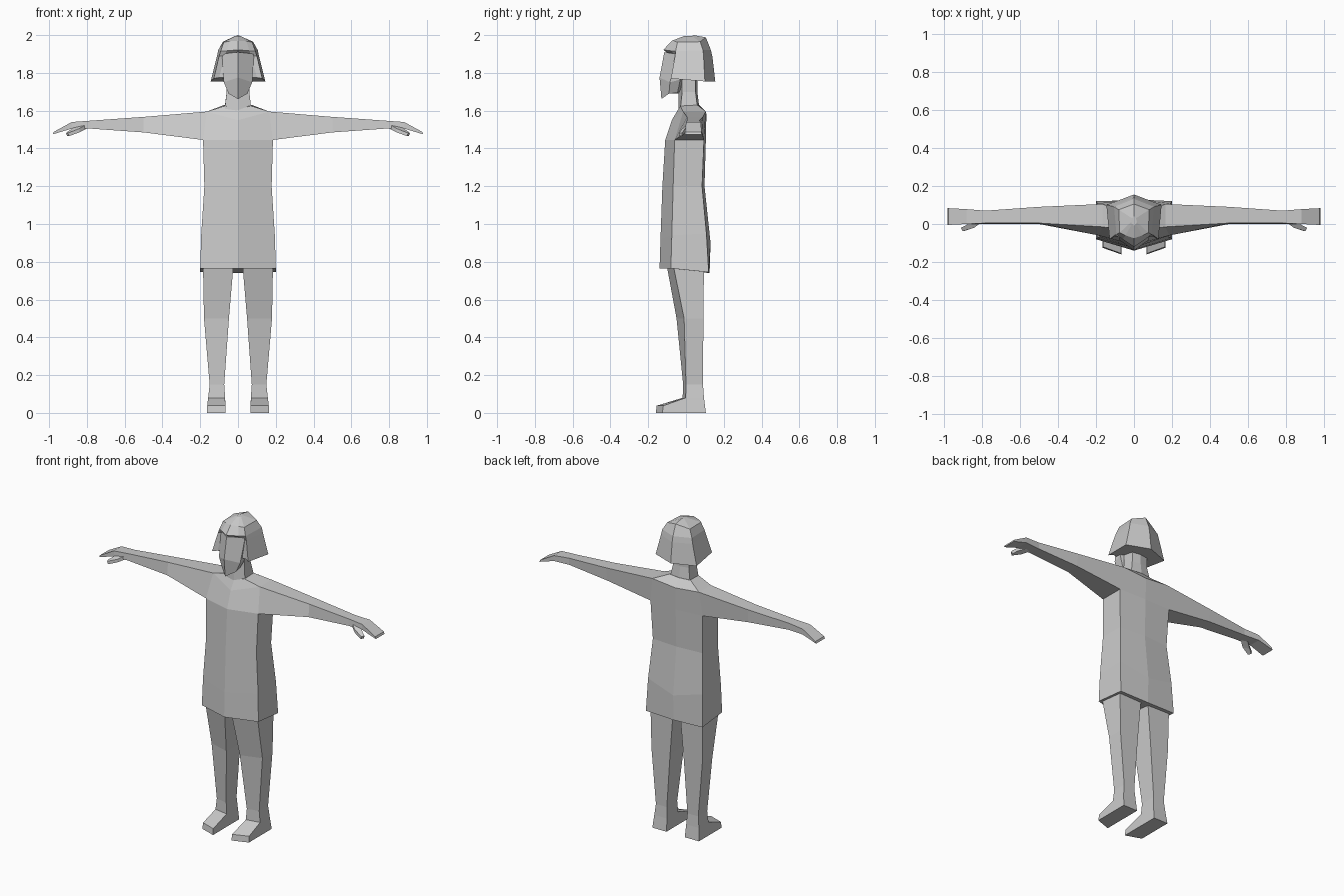
import bpy, bmesh

grey = bpy.data.materials.new("plain_grey")
grey.diffuse_color = (0.6, 0.6, 0.6, 1)


def loft(name, rings):
    """Skin a closed, flat-shaded part over rings of equal point count."""
    bm = bmesh.new()
    vs = [[bm.verts.new(p) for p in ring] for ring in rings]
    n = len(vs[0])
    for a, b in zip(vs, vs[1:]):
        for i in range(n):
            j = (i + 1) % n
            bm.faces.new((a[i], a[j], b[j], b[i]))
    bm.faces.new(vs[0])
    bm.faces.new(vs[-1])
    bmesh.ops.recalc_face_normals(bm, faces=bm.faces)
    me = bpy.data.meshes.new(name)
    bm.to_mesh(me)
    bm.free()
    me.materials.append(grey)
    ob = bpy.data.objects.new(name, me)
    bpy.context.collection.objects.link(ob)


def body(name, halves):
    """Central part: half rings run front centre -> side -> back centre."""
    loft(name, [h + [(-x, y, z) for x, y, z in h[-2:0:-1]] for h in halves])


def limb(name, rings):
    """Paired part, built on both sides."""
    for label, s in (("left", 1), ("right", -1)):
        loft(f"{label}_{name}", [[(s * x, y, z) for x, y, z in r] for r in rings])


# Dress with shoulders
body("dress", [
    [(0, -.14, .765), (.20, -.08, .765), (.20, .12, .745), (0, .125, .74)],
    [(0, -.135, .92), (.195, -.075, .94), (.193, .108, .95), (0, .13, .90)],
    [(0, -.125, 1.2), (.178, -.068, 1.2), (.175, .085, 1.2), (0, .098, 1.2)],
    [(0, -.11, 1.445), (.185, -.06, 1.445), (.185, .095, 1.445), (0, .105, 1.44)],
    [(0, -.075, 1.55), (.165, -.015, 1.595), (.165, .105, 1.595), (0, .108, 1.58)],
    [(0, -.035, 1.61), (.07, -.03, 1.625), (.075, .06, 1.63), (0, .07, 1.63)],
])

# Neck
body("neck", [
    [(0, -.04, 1.60), (.07, -.03, 1.61), (.07, .06, 1.62), (0, .07, 1.62)],
    [(0, -.04, 1.69), (.06, -.02, 1.70), (.055, .05, 1.70), (0, .06, 1.70)],
    [(0, -.04, 1.78), (.06, -.02, 1.78), (.055, .05, 1.78), (0, .06, 1.78)],
])

# Face
body("face", [
    [(0, -.13, 1.662), (.05, -.09, 1.69), (.045, -.045, 1.695), (0, -.04, 1.69)],
    [(0, -.14, 1.775), (.075, -.085, 1.75), (.078, -.03, 1.765), (0, .02, 1.77)],
    [(0, -.115, 1.91), (.085, -.05, 1.90), (.08, .02, 1.90), (0, .03, 1.90)],
])

# Bobbed hair with fringe
body("hair", [
    [(0, -.07, 1.775), (.10, -.065, 1.775), (.128, -.08, 1.77), (.145, .10, 1.755), (0, .155, 1.755)],
    [(0, -.085, 1.895), (.07, -.05, 1.89), (.10, -.058, 1.89), (.112, .093, 1.885), (0, .14, 1.885)],
    [(0, -.12, 1.922), (.06, -.08, 1.917), (.092, -.055, 1.915), (.105, .09, 1.92), (0, .132, 1.92)],
    [(0, -.075, 1.97), (.045, -.06, 1.967), (.075, -.045, 1.963), (.08, .075, 1.965), (0, .105, 1.988)],
    [(0, -.01, 1.995), (.01, .0, 1.995), (.015, .01, 1.995), (.01, .03, 1.995), (0, .04, 2.0)],
])


# Arms and mitten hands: x, front/back y at top, front/back y at bottom, z top, z bottom
def arm_ring(x, tf, tb, bf, bb, zt, zb, lean=0):
    return [(x - lean, tf, zt), (x - lean, tb, zt), (x, bb, zb), (x, bf, zb)]


limb("arm", [arm_ring(*a) for a in (
    (.185, -.015, .105, -.06, .095, 1.595, 1.445, .02),
    (.50, .005, .09, .0, .085, 1.567, 1.485),
    (.78, .005, .07, .0, .07, 1.547, 1.505),
    (.88, .0, .078, .0, .078, 1.54, 1.505),
    (.98, -.005, .083, -.005, .083, 1.488, 1.475, .005),
)])

# Thumbs
limb("thumb", [
    [(.80, .01, 1.53), (.84, .025, 1.53), (.84, .025, 1.505), (.80, .01, 1.505)],
    [(.84, -.02, 1.505), (.88, -.005, 1.505), (.88, -.005, 1.485), (.84, -.02, 1.485)],
    [(.90, -.038, 1.482), (.91, -.02, 1.482), (.905, -.02, 1.465), (.895, -.038, 1.465)],
])


# Legs: inner x, outer x, inner front y, outer front y, back y, z
def leg_ring(xi, xo, yi, yo, yb, z):
    return [(xi, yi, z), (xo, yo, z), (xo, yb, z), (xi, yb, z)]


limb("leg", [leg_ring(*r) for r in (
    (.025, .185, -.10, -.065, .095, .77),
    (.048, .18, -.05, -.01, .092, .50),
    (.073, .15, -.015, .0, .09, .15),
    (.068, .158, -.018, -.002, .095, .08),
)])

# Feet, heel to toe
limb("foot", [
    [(.065, .105, 0), (.165, .105, 0), (.158, .095, .08), (.068, .095, .08)],
    [(.065, -.02, 0), (.165, -.005, 0), (.158, -.002, .08), (.068, -.018, .08)],
    [(.065, -.16, 0), (.165, -.125, 0), (.163, -.12, .038), (.067, -.155, .038)],
])
